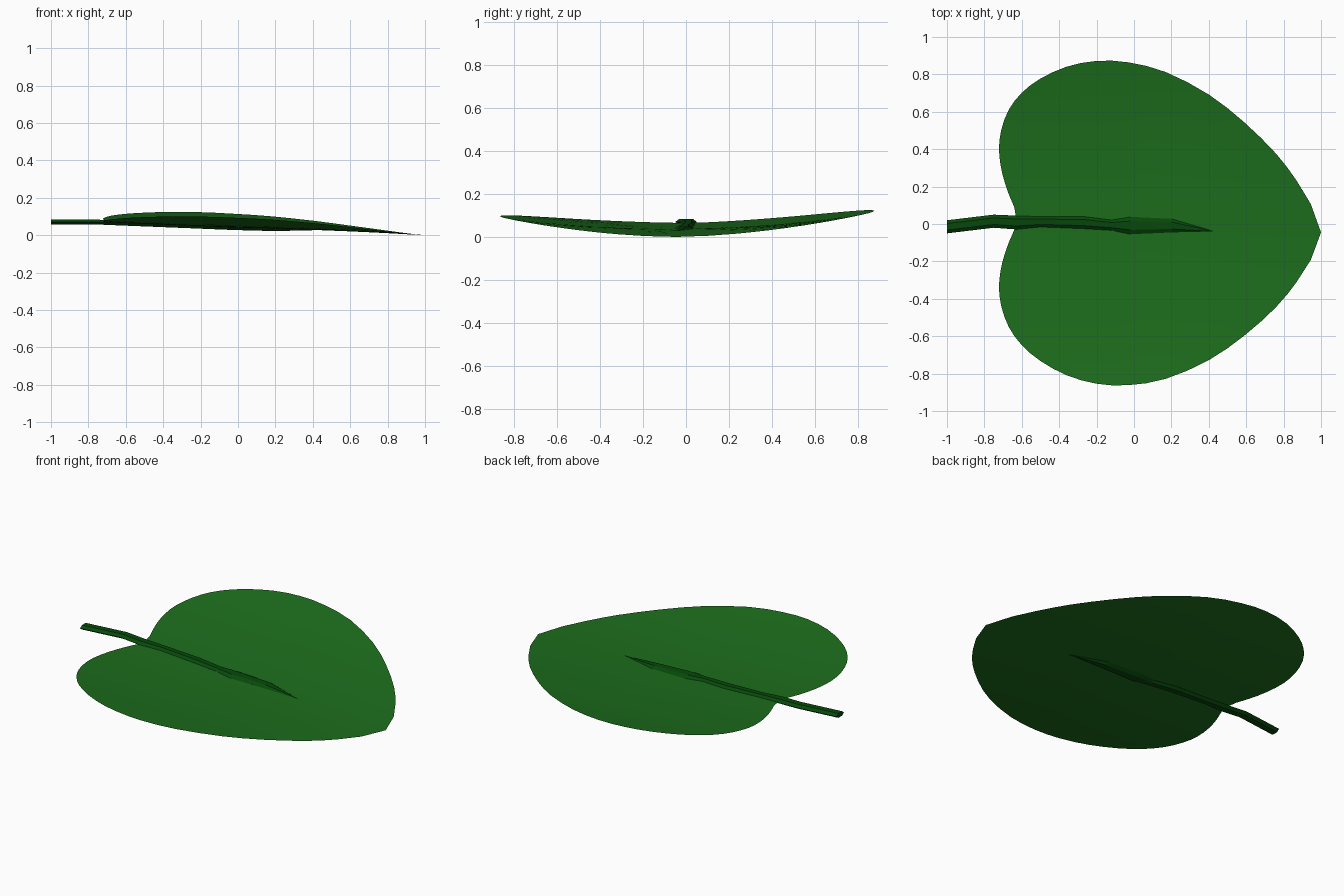
import bpy, bmesh, math

cube = bpy.data.objects.get("Cube")
if cube:
    bpy.data.objects.remove(cube)


def material(name, color):
    mat = bpy.data.materials.new(name)
    mat.use_nodes = True
    mat.diffuse_color = color
    bsdf = mat.node_tree.nodes["Principled BSDF"]
    bsdf.inputs["Base Color"].default_value = color
    bsdf.inputs["Roughness"].default_value = 0.8
    return mat


def finish(bm, name, mat):
    bmesh.ops.recalc_face_normals(bm, faces=bm.faces)
    mesh = bpy.data.meshes.new(name)
    bm.to_mesh(mesh)
    bm.free()
    mesh.materials.append(mat)
    obj = bpy.data.objects.new(name, mesh)
    bpy.context.collection.objects.link(obj)
    return obj


def blade_height(x, y):
    # Drooping midline with sides curling upwards
    x = max(x, -0.75)
    mid = 0.04 - 0.04 * x + 0.02 * max(0, x) * (1 - x)
    return max(0, mid + 0.085 * y * y + 0.012 * y)


def refine(points):
    # Insert a smoothly interpolated point in every inner segment
    result = [points[0]]
    for p, a, b, q in zip(points, points[1:], points[2:], points[3:]):
        mid = [(9 * (u + v) - s - w) / 16 for s, u, v, w in zip(p, a, b, q)]
        result += [a, tuple(mid)]
    return result + points[-2:]


def bridge(bm, a, b):
    for i in range(len(a)):
        j = (i + 1) % len(a)
        bm.faces.new((a[i], a[j], b[j], b[i]))


leaf_green = material("leaf green", (0.012, 0.155, 0.012, 1))
stem_green = material("dark stem green", (0.002, 0.065, 0.003, 1))

# Leaf blade: heart outline, mirrored, then skewed slightly at the tip
half = [(-.64, .06), (-.67, .13), (-.705, .24), (-.722, .36), (-.71, .47),
        (-.67, .58), (-.6, .675), (-.5, .755), (-.36, .825), (-.2, .863),
        (-.03, .863), (.17, .82), (.4, .71), (.59, .57), (.76, .41),
        (.87, .27), (.945, .15)]
half = refine(half)
outline = [(-.63, 0)] + half + [(1, 0)] + [(x, -y) for x, y in reversed(half)]
outline = [(x, y - 0.045 * x) for x, y in outline]

bm = bmesh.new()
rings = 10
previous = None
for r in range(rings, 0, -1):
    t = r / rings
    ring = []
    for x, y in outline:
        px, py = x * t, y * t
        ring.append(bm.verts.new((px, py, blade_height(px, py))))
    if previous:
        bridge(bm, previous, ring)
    previous = ring
center = bm.verts.new((0, 0, blade_height(0, 0)))
for i, v in enumerate(previous):
    bm.faces.new((v, previous[(i + 1) % len(previous)], center))
blade = finish(bm, "leaf_blade", leaf_green)
for face in blade.data.polygons:
    face.use_smooth = True
if blade.data.polygons[0].normal.z < 0:
    blade.data.flip_normals()

# Stem: tapered six-sided rod running into the blade (x, y, half width)
path = [(-1, -.015, .035), (-.75, .015, .035), (-.63, .008, .037),
        (-.5, .012, .028), (-.27, .008, .033), (-.12, -.006, .028),
        (-.02, -.008, .047), (.2, -.008, .037)]
bm = bmesh.new()
previous = None
for x, y, width in path:
    ring = []
    for k in range(6):
        a = k * math.pi / 3
        ring.append(bm.verts.new((x, y + width * math.cos(a),
                                  blade_height(x, y) + 0.015 * math.sin(a))))
    if previous:
        bridge(bm, previous, ring)
    else:
        bm.faces.new(ring)
    previous = ring
tip = bm.verts.new((.43, -.04, blade_height(.43, -.04)))
for i, v in enumerate(previous):
    bm.faces.new((v, previous[(i + 1) % 6], tip))
finish(bm, "stem", stem_green)
